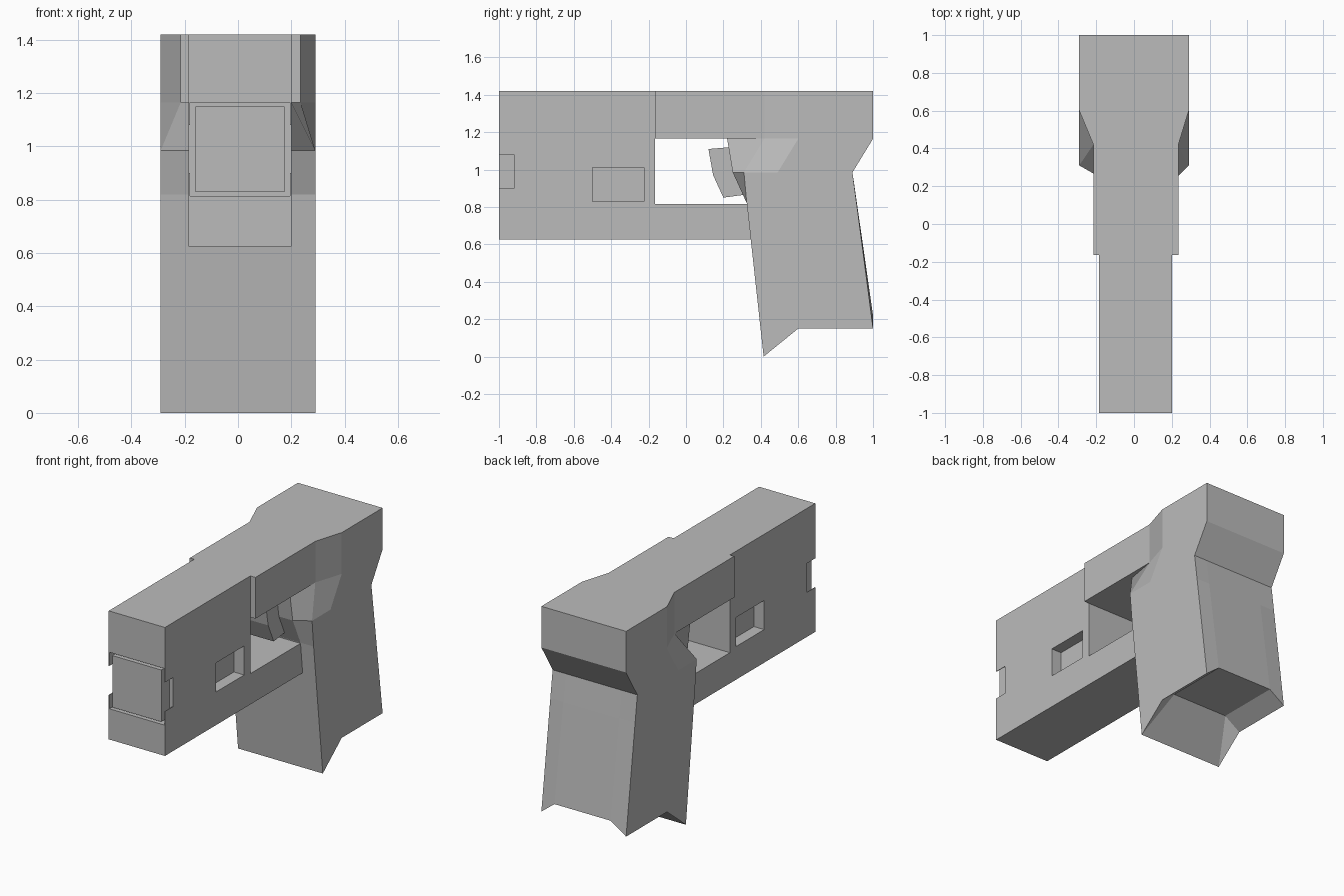
import bpy, bmesh

cube = bpy.data.objects.get("Cube")
if cube:
    bpy.data.objects.remove(cube, do_unlink=True)

GREY = (0.5, 0.5, 0.5, 1)
grey = bpy.data.materials.new("plain grey")
grey.use_nodes = True
grey.diffuse_color = GREY
grey.node_tree.nodes["Principled BSDF"].inputs["Base Color"].default_value = GREY

# Half widths on the left, matched to slightly different ones on the right
WEB, SLIDE, WIDE = 0.2, 0.235, 0.29
RIGHT = {WEB: -0.185, SLIDE: -0.215, WIDE: -0.29}


def finish(name, bm):
    bmesh.ops.recalc_face_normals(bm, faces=bm.faces)
    mesh = bpy.data.meshes.new(name)
    bm.to_mesh(mesh)
    bm.free()
    mesh.materials.append(grey)
    obj = bpy.data.objects.new(name, mesh)
    bpy.context.collection.objects.link(obj)
    return obj


def prism(name, points, offset):
    bm = bmesh.new()
    face = bm.faces.new([bm.verts.new(p) for p in points])
    ext = bmesh.ops.extrude_face_region(bm, geom=[face])
    moved = [v for v in ext["geom"] if isinstance(v, bmesh.types.BMVert)]
    bmesh.ops.translate(bm, verts=moved, vec=offset)
    return finish(name, bm)


def side_prism(name, x0, x1, profile):
    return prism(name, [(x0, y, z) for y, z in profile], (x1 - x0, 0, 0))


def box(name, x0, x1, y0, y1, z0, z1):
    return side_prism(name, x0, x1, [(y0, z0), (y1, z0), (y1, z1), (y0, z1)])


def cut(target, cutter):
    mod = target.modifiers.new("cut", "BOOLEAN")
    mod.operation, mod.solver, mod.object = "DIFFERENCE", "EXACT", cutter
    bpy.context.view_layer.objects.active = target
    bpy.ops.object.modifier_apply(modifier=mod.name)
    bpy.data.objects.remove(cutter, do_unlink=True)


# Barrel block with the lower guard bar
TOP, EAVE, BAR, BASE, STEP = 1.42, 1.165, 0.815, 0.625, -0.165
barrel = side_prism("barrel_and_guard", RIGHT[WEB], WEB, [
    (-1, BASE), (0.36, BASE), (0.36, BAR), (STEP, BAR), (STEP, TOP), (-1, TOP)])

# Side pockets, front cavity and its side notches
for x in (WEB, RIGHT[WEB]):
    cut(barrel, box("pocket_cutter", x - 0.07, x + 0.07, -0.5, -0.225, 0.83, 1.01))
cut(barrel, box("cavity_cutter", -0.181, 0.196, -1.1, -0.92, BAR, EAVE))
cut(barrel, box("notch_cutter", -0.4, 0.4, -1.1, -0.92, 0.9, 1.08))

# Cartridge in the front cavity
box("cartridge", -0.16, 0.175, -1, -0.915, 0.83, 1.15)

# Slide with flared rear
outline = [(SLIDE, STEP), (SLIDE, 0.42), (WIDE, 0.6), (WIDE, 1)]
loop = outline + [(RIGHT[x], y) for x, y in reversed(outline)]
prism("slide", [(x, y, EAVE) for x, y in loop], (0, 0, TOP - EAVE))

# Grip lofted through rings, each running from front web to back
rings = [
    [(WEB, 0.22, EAVE), (SLIDE, 0.42, EAVE), (WIDE, 0.6, EAVE), (WIDE, 1, EAVE), (WEB, 1, EAVE)],
    [(WEB, 0.25, 0.985), (WIDE, 0.31, 0.985), (WIDE, 0.49, 0.985), (WIDE, 0.89, 0.985), (WEB, 0.89, 0.985)],
    [(WEB, 0.325, 0.82), (WIDE, 0.325, 0.82), (WIDE, 0.5, 0.82), (WIDE, 0.912, 0.82), (WEB, 0.914, 0.82)],
    [(WEB, 0.415, 0), (WIDE, 0.415, 0), (WIDE, 0.6, 0.15), (WIDE, 1, 0.15), (WEB, 1, 0.22)],
]
bm = bmesh.new()
rows = []
for ring in rings:
    left = [bm.verts.new(p) for p in ring]
    right = [bm.verts.new((RIGHT[x], y, z)) for x, y, z in ring]
    rows.append((left, right))
for upper, lower in zip(rows, rows[1:]):
    a, b = upper[0] + upper[1][::-1], lower[0] + lower[1][::-1]
    for i in range(len(a)):
        j = (i + 1) % len(a)
        bm.faces.new((a[i], a[j], b[j], b[i]))
bm.faces.new(rows[0][0] + rows[0][1][::-1])

# Hollowed butt of the grip
inner = [bm.verts.new((x, 0.6, 0.22)) for x in (WEB, RIGHT[WEB])]
for side, v in zip(rows[-1], inner):
    web, tip, heel, back, rear = side
    bm.faces.new((web, tip, v))
    bm.faces.new((tip, heel, v))
    bm.faces.new((heel, back, rear, v))
left, right = rows[-1]
bm.faces.new((left[0], inner[0], inner[1], right[0]))
bm.faces.new((left[-1], inner[0], inner[1], right[-1]))
finish("grip", bm)

# Trigger
side_prism("trigger", -0.09, 0.105, [
    (0.12, 1.11), (0.24, 1.12), (0.27, 0.985), (0.31, 0.865), (0.2, 0.85), (0.145, 0.97)])
